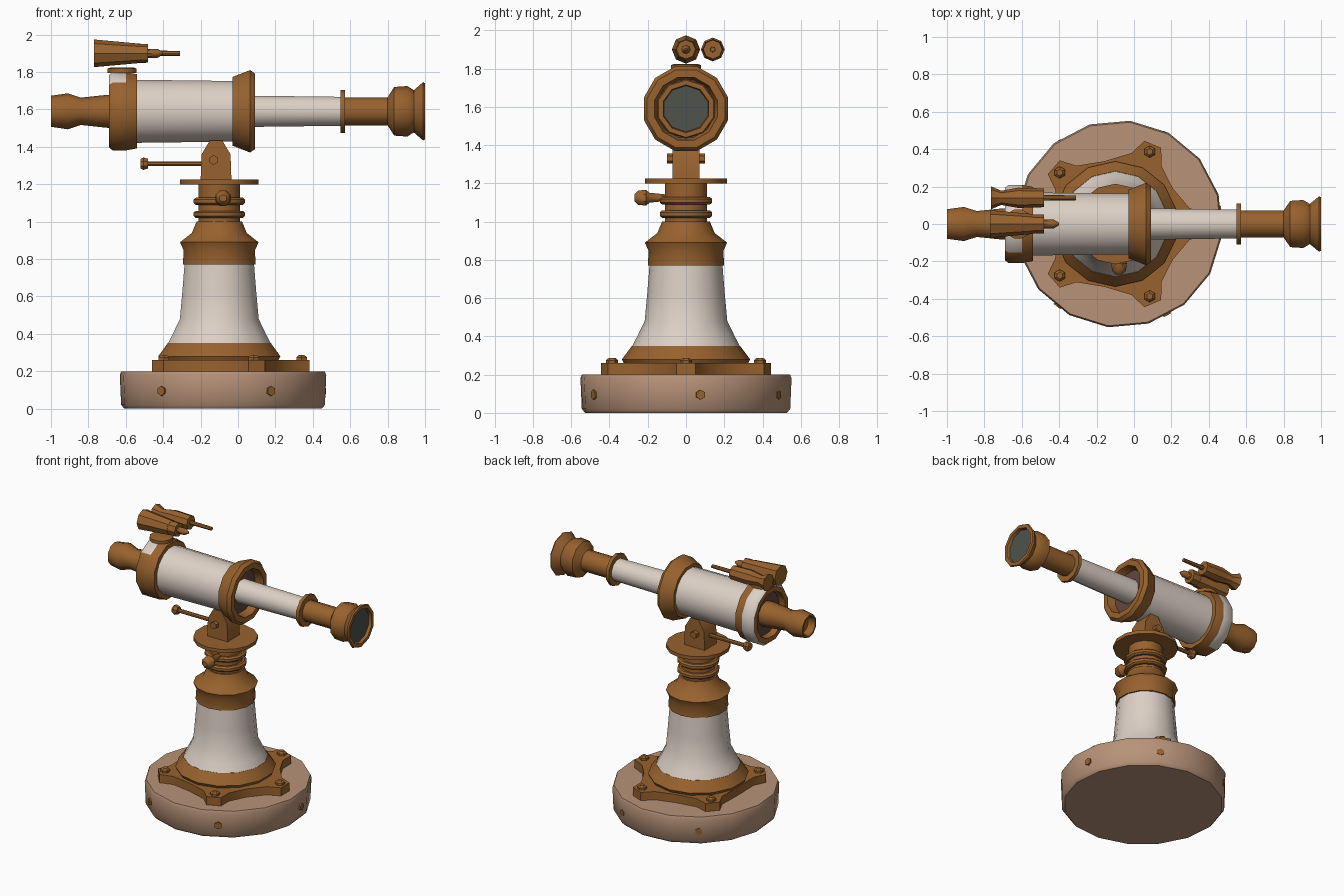
import bpy, bmesh, math
from mathutils import Vector

if "Cube" in bpy.data.objects:
    bpy.data.objects.remove(bpy.data.objects["Cube"])


def material(name, rgb):
    # display colour converted to linear
    lin = [(c / 255 / 12.92) if c < 11 else ((c / 255 + 0.055) / 1.055) ** 2.4 for c in rgb]
    m = bpy.data.materials.new(name)
    m.use_nodes = True
    m.diffuse_color = (*lin, 1)
    m.node_tree.nodes["Principled BSDF"].inputs["Base Color"].default_value = (*lin, 1)
    return m


BRASS = material("brass", (152, 98, 46))
WHITE = material("off_white", (220, 208, 197))
WOOD = material("tan_wood", (184, 147, 121))
GLASS = material("dark_glass", (78, 82, 76))
SHADE = material("dark_interior", (98, 72, 62))

UP, FORWARD, SIDE = (0, 0, 1), (1, 0, 0), (0, -1, 0)
PILLAR_X, BASE_X, AXIS_Z = -0.1, -0.08, 1.59


def finish(name, bm, mat, angle=40):
    bmesh.ops.recalc_face_normals(bm, faces=bm.faces)
    mesh = bpy.data.meshes.new(name)
    bm.to_mesh(mesh)
    bm.free()
    mesh.materials.append(mat)
    ob = bpy.data.objects.new(name, mesh)
    bpy.context.collection.objects.link(ob)
    bpy.ops.object.select_all(action='DESELECT')
    ob.select_set(True)
    bpy.context.view_layer.objects.active = ob
    bpy.ops.object.shade_smooth_by_angle(angle=math.radians(angle))
    return ob


def lathe(name, profile, mat, origin=(0, 0, 0), axis=UP, sides=12, phase=0.5, angle=40):
    """Revolve (distance along axis, radius) pairs; both ends are capped."""
    bm = bmesh.new()
    turn = Vector(axis).to_track_quat('Z', 'Y')
    rings = []
    for d, r in profile:
        ring = []
        for i in range(sides):
            a = math.tau * (i + phase) / sides
            p = turn @ Vector((r * math.cos(a), r * math.sin(a), d))
            ring.append(bm.verts.new(p + Vector(origin)))
        rings.append(ring)
    for lo, hi in zip(rings, rings[1:]):
        for i in range(sides):
            j = (i + 1) % sides
            bm.faces.new((lo[i], lo[j], hi[j], hi[i]))
    bm.faces.new(rings[0])
    bm.faces.new(rings[-1])
    return finish(name, bm, mat, angle)


def prism(name, points, offset, mat):
    """Extrude a flat outline by an offset vector."""
    bm = bmesh.new()
    face = bm.faces.new([bm.verts.new(p) for p in points])
    out = bmesh.ops.extrude_face_region(bm, geom=[face])
    verts = [g for g in out["geom"] if isinstance(g, bmesh.types.BMVert)]
    bmesh.ops.translate(bm, verts=verts, vec=offset)
    return finish(name, bm, mat)


def around(degrees, radius, z):
    a = math.radians(degrees)
    return Vector((BASE_X + radius * math.cos(a), radius * math.sin(a), z))


# Wooden base with studs round its edge
lathe("wooden_base", [(0, 0.53), (0.02, 0.548), (0.18, 0.555), (0.2, 0.547)], WOOD,
      (BASE_X, 0, 0), sides=16, phase=-0.27)
for i, a in enumerate((8, 62, 127, -127, -62)):
    lathe(f"base_stud_{i}", [(0.5, 0.026), (0.552, 0.026)], BRASS, (BASE_X, 0, 0.095),
          around(a, 1, 0) - Vector((BASE_X, 0, 0)), sides=6)

# Five armed foot plate and its bolts
ARMS = (0, 67, 139, 221, 293)
outline = []
for i, a in enumerate(ARMS):
    for spread, r in ((-13, 0.385), (-6, 0.465), (6, 0.465), (13, 0.385)):
        outline.append(around(a + spread, r, 0.195))
    following = ARMS[(i + 1) % 5] + (360 if i == 4 else 0)
    outline.append(around((a + following) / 2, 0.345, 0.195))
    lathe(f"foot_bolt_{i}", [(0.25, 0.032), (0.275, 0.032), (0.287, 0.018)], BRASS,
          around(a, 0.42, 0), sides=6)
prism("foot_plate", outline, (0, 0, 0.065), BRASS)

# Pillar
P = (PILLAR_X, 0, 0)
lathe("pillar_flange", [(0.25, 0.32), (0.28, 0.335), (0.35, 0.283)], BRASS, P, sides=14)
lathe("pillar", [(0.345, 0.284), (0.4, 0.255), (0.48, 0.216), (0.62, 0.203), (0.78, 0.19)],
      WHITE, P, sides=14)
lathe("pillar_collar", [(0.77, 0.2), (0.845, 0.195), (0.89, 0.215), (0.94, 0.15),
                        (1.0, 0.125)], BRASS, P, sides=14, angle=30)
lathe("neck", [(0.98, 0.115), (1.21, 0.115)], BRASS, P)
for i, z in enumerate((1.02, 1.09)):
    lathe(f"neck_ring_{i}", [(z, 0.13), (z + 0.01, 0.142), (z + 0.028, 0.142),
                             (z + 0.038, 0.13)], BRASS, P)
lathe("swivel_disc", [(1.2, 0.215), (1.225, 0.215)], BRASS, P, sides=14)
lathe("clamp_knob", [(0.1, 0.018), (0.19, 0.028), (0.21, 0.045), (0.25, 0.04), (0.27, 0.02)],
      BRASS, (-0.08, 0, 1.125), SIDE, sides=8)

# Yoke, pivot bolt and steering rod
half = [(-0.2, 1.22), (-0.195, 1.36), (-0.165, 1.41), (-0.15, 1.435)]
mirrored = [(-0.235 - x, z) for x, z in reversed(half)]
prism("yoke", [(x, -0.07, z) for x, z in half + mirrored], (0, 0.14, 0), BRASS)
lathe("pivot_bolt", [(-0.1, 0.026), (0.1, 0.026)], BRASS, (-0.13, 0, 1.33), SIDE, sides=6)
lathe("steering_rod", [(-0.5, 0.014), (-0.18, 0.014)], BRASS, (0, 0, 1.31), FORWARD, sides=8)
lathe("steering_handle", [(-0.52, 0.028), (-0.505, 0.036), (-0.48, 0.028)], BRASS,
      (0, 0, 1.31), FORWARD, sides=8)

# Main tube, with a hollow brass ring at each end
T = (0, 0, AXIS_Z)
lathe("main_tube", [(-0.56, 0.172), (-0.02, 0.165)], WHITE, T, FORWARD, sides=16)
lathe("front_ring", [(-0.03, 0.165), (-0.03, 0.19), (0.065, 0.228), (0.09, 0.21),
                     (0.09, 0.17), (0.03, 0.155)], BRASS, T, FORWARD, sides=12)
lathe("front_ring_inside", [(0.025, 0.155), (0.034, 0.155)], SHADE, T, FORWARD)
rear = lathe("rear_ring", [(-0.54, 0.17), (-0.54, 0.205), (-0.6, 0.217), (-0.67, 0.217),
                           (-0.69, 0.2), (-0.69, 0.165), (-0.64, 0.155)], BRASS, T, FORWARD)
rear.data.materials.append(WHITE)
for f in rear.data.polygons:
    c = f.center
    radius = math.hypot(c.y, c.z - AXIS_Z)
    if -0.685 < c.x < -0.61 and radius > 0.19 and (c.y > 0.08 or (c.y < -0.08 and c.z > 1.7)):
        f.material_index = 1
lathe("rear_ring_inside", [(-0.648, 0.155), (-0.638, 0.155)], SHADE, T, FORWARD)
lathe("saddle_disc", [(1.795, 0.08), (1.818, 0.08), (1.824, 0.065)], BRASS, (-0.62, 0, 0))

# Eyepiece with an open end
lathe("eyepiece", [(-0.95, 0.06), (-1, 0.07), (-1, 0.083), (-0.91, 0.096), (-0.84, 0.073),
                   (-0.7, 0.088), (-0.64, 0.09)], BRASS, T, FORWARD, sides=10)

# Draw tube and objective bell
lathe("draw_tube", [(0.02, 0.087), (0.56, 0.08)], WHITE, T, FORWARD)
lathe("draw_tube_ring", [(0.548, 0.115), (0.572, 0.115)], BRASS, T, FORWARD, sides=10)
lathe("objective", [(0.56, 0.075), (0.8, 0.075), (0.835, 0.13), (0.905, 0.135),
                    (0.94, 0.113), (0.99, 0.156), (1, 0.15), (1, 0.125), (0.975, 0.12)],
      BRASS, T, FORWARD, sides=10)
lathe("objective_lens", [(0.97, 0.12), (0.979, 0.12)], GLASS, T, FORWARD, sides=10)

# Pair of small finder scopes
lathe("large_finder", [(-0.77, 0.074), (-0.54, 0.053), (-0.54, 0.05), (-0.48, 0.05),
                       (-0.48, 0.024), (-0.43, 0.024), (-0.4, 0.006)], BRASS,
      (0, 0, 1.9), FORWARD, sides=8, phase=0)
lathe("small_finder", [(-0.765, 0.062), (-0.71, 0.038), (-0.62, 0.054), (-0.48, 0.05),
                       (-0.48, 0.015), (-0.31, 0.013)], BRASS,
      (0, 0.14, 1.9), FORWARD, sides=8, phase=0)
